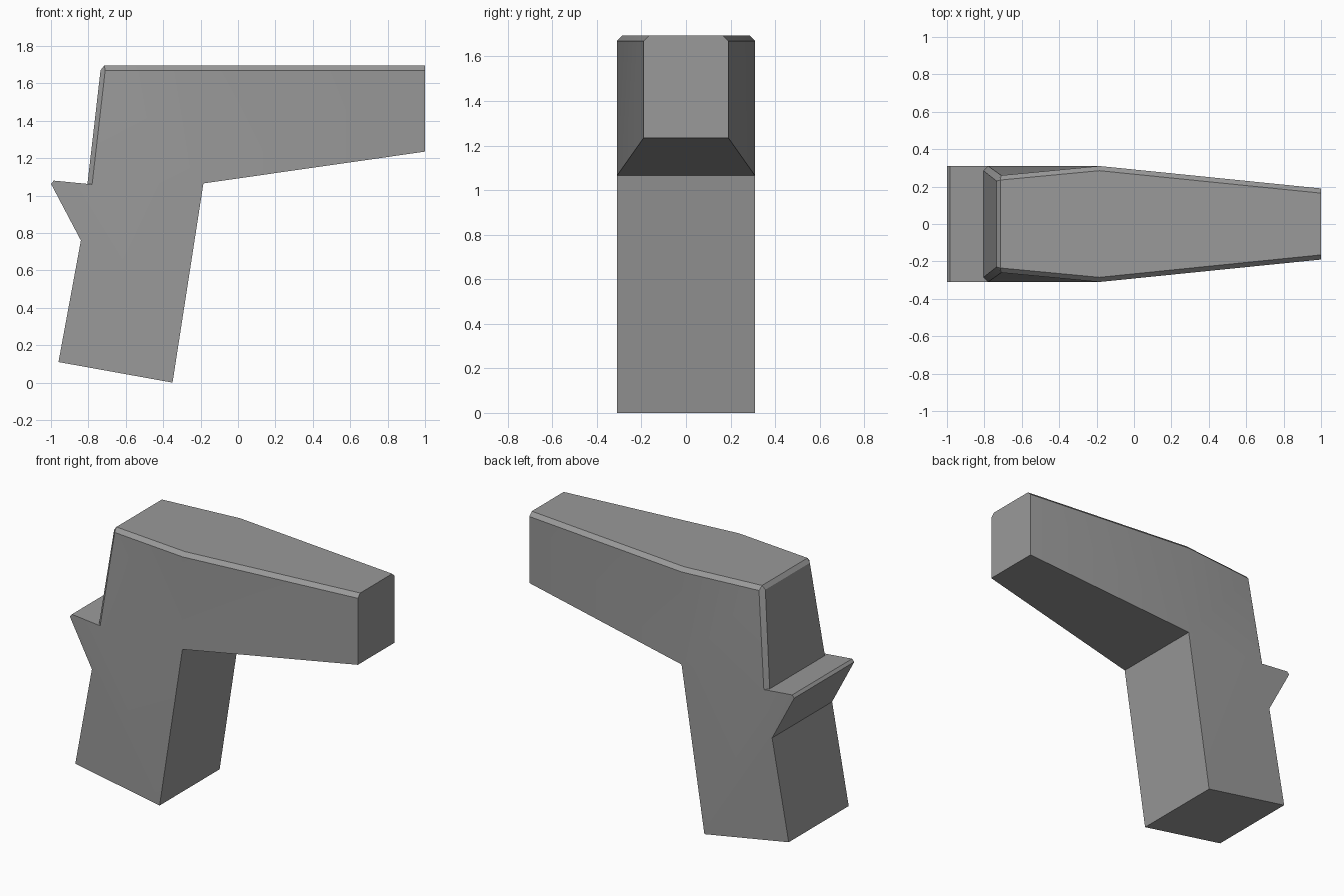
import bpy, bmesh, math

cube = bpy.data.objects.get("Cube")
if cube:
    bpy.data.objects.remove(cube, do_unlink=True)

grey = bpy.data.materials.new("plain grey")
grey.use_nodes = True
colour = (0.32, 0.32, 0.32, 1)
grey.diffuse_color = colour
grey.node_tree.nodes["Principled BSDF"].inputs["Base Color"].default_value = colour

# Profile corners: x, z and half-width
corners = {
    "heel": (-0.96, 0.11, 0.31),
    "toe": (-0.35, 0.0, 0.31),
    "crook": (-0.185, 1.065, 0.31),
    "nose_low": (1, 1.235, 0.19),
    "nose_side": (1, 1.67, 0.19),
    "nose_top": (1, 1.695, 0.165),
    "mid_side": (-0.185, 1.67, 0.31),
    "mid_top": (-0.185, 1.695, 0.285),
    "rear_side": (-0.71, 1.67, 0.26),
    "rear_top": (-0.715, 1.695, 0.235),
    "rear_back": (-0.735, 1.67, 0.23),
    "ledge_back": (-0.805, 1.062, 0.285),
    "ledge_side": (-0.78, 1.06, 0.31),
    "spur_top": (-0.985, 1.08, 0.31),
    "spur_tip": (-1, 1.063, 0.31),
    "notch": (-0.84, 0.76, 0.31),
}

# Faces that repeat on both sides: grip, body panels, then bevels
side_faces = [
    "heel toe crook ledge_side spur_top spur_tip notch",
    "crook nose_low nose_side mid_side",
    "crook mid_side rear_side",
    "crook rear_side ledge_side",
    "nose_side nose_top mid_top mid_side",
    "mid_side mid_top rear_top rear_side",
    "rear_side rear_top rear_back",
    "rear_side rear_back ledge_back ledge_side",
]

# Faces that span the full width from one side to the other
cross_faces = [
    "heel toe", "toe crook", "crook nose_low",
    "nose_low nose_side nose_top",
    "nose_top mid_top", "mid_top rear_top", "rear_top rear_back",
    "rear_back ledge_back", "ledge_back ledge_side spur_top",
    "spur_top spur_tip", "spur_tip notch", "notch heel",
]

bm = bmesh.new()
left, right = [
    {name: bm.verts.new((x, side * w, z)) for name, (x, z, w) in corners.items()}
    for side in (1, -1)
]
for names in side_faces:
    for half in (left, right):
        bm.faces.new([half[n] for n in names.split()])
for names in cross_faces:
    run = names.split()
    bm.faces.new([left[n] for n in run] + [right[n] for n in reversed(run)])
bmesh.ops.recalc_face_normals(bm, faces=bm.faces)

mesh = bpy.data.meshes.new("pistol_body")
bm.to_mesh(mesh)
bm.free()
mesh.materials.append(grey)
body = bpy.data.objects.new("pistol_body", mesh)
bpy.context.collection.objects.link(body)

# Soft side panels, crisp bevels
bpy.ops.object.select_all(action="DESELECT")
body.select_set(True)
bpy.context.view_layer.objects.active = body
bpy.ops.object.shade_smooth_by_angle(angle=math.radians(30))
